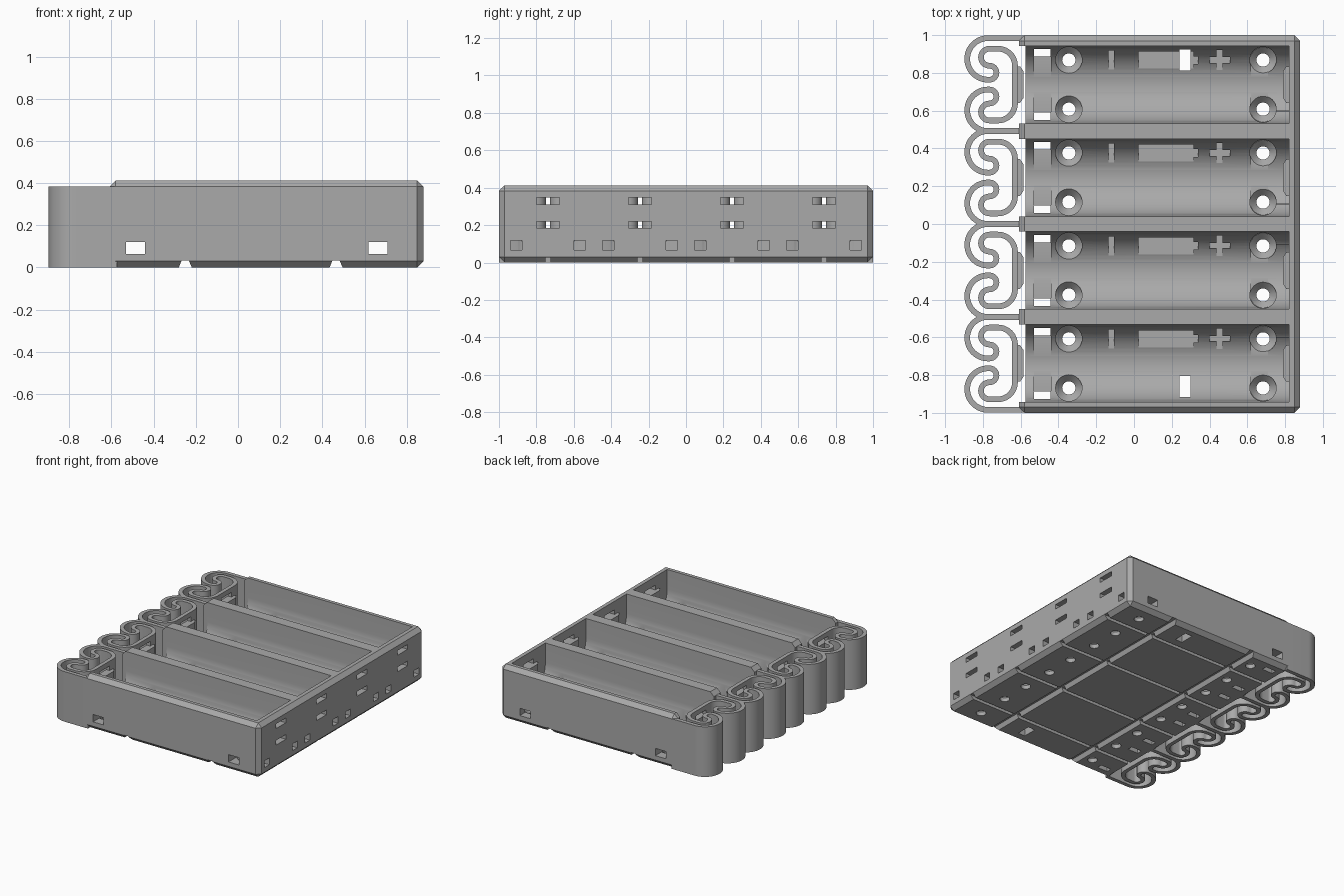
import bpy, bmesh
from math import pi, cos, sin
from mathutils import Vector

old = bpy.data.objects.get("Cube")
if old:
    bpy.data.objects.remove(old, do_unlink=True)

grey = bpy.data.materials.new("mid grey plastic")
grey.use_nodes = True
grey.diffuse_color = (0.4, 0.4, 0.4, 1)
grey.node_tree.nodes["Principled BSDF"].inputs["Base Color"].default_value = (0.4, 0.4, 0.4, 1)

PITCH = 0.492
BAYS = [(i - 1.5) * PITCH for i in range(4)]
HALF = 0.205            # half width of a bay
MID_Z = 0.265           # cell axis height
LEFT, FLOOR_LEFT, RIGHT = -0.61, -0.575, 0.88
INNER_RIGHT = 0.82
TOP, CHAMFER = 0.413, 0.03


def prism(bm, pts, axis, lo, hi):
    """Extrude a 2D outline along an axis."""
    def place(p, h):
        return {"x": (h, p[0], p[1]), "y": (p[0], h, p[1]), "z": (p[0], p[1], h)}[axis]
    a = [bm.verts.new(place(p, lo)) for p in pts]
    b = [bm.verts.new(place(p, hi)) for p in pts]
    faces = [bm.faces.new(a), bm.faces.new(b)]
    for i in range(len(a)):
        j = (i + 1) % len(a)
        faces.append(bm.faces.new((a[i], a[j], b[j], b[i])))
    bmesh.ops.recalc_face_normals(bm, faces=faces)


def box(bm, x, y, z):
    prism(bm, [(x[0], y[0]), (x[1], y[0]), (x[1], y[1]), (x[0], y[1])], "z", *z)


def lathe(bm, cx, cy, rings, n=32):
    """Closed solid of revolution from (z, radius) rings."""
    loops = [[bm.verts.new((cx + r * cos(2 * pi * k / n), cy + r * sin(2 * pi * k / n), z))
              for k in range(n)] for z, r in rings]
    faces = [bm.faces.new(loops[0]), bm.faces.new(loops[-1])]
    for a, b in zip(loops, loops[1:]):
        for k in range(n):
            m = (k + 1) % n
            faces.append(bm.faces.new((a[k], a[m], b[m], b[k])))
    bmesh.ops.recalc_face_normals(bm, faces=faces)


def make(name, bm):
    me = bpy.data.meshes.new(name)
    bm.to_mesh(me)
    bm.free()
    ob = bpy.data.objects.new(name, me)
    bpy.context.scene.collection.objects.link(ob)
    me.materials.append(grey)
    return ob


def cut(ob, build):
    """Subtract the solids added by build(bm) from ob."""
    bm = bmesh.new()
    build(bm)
    tool = make("cutter", bm)
    tool.hide_render = True
    mod = ob.modifiers.new("cut", "BOOLEAN")
    mod.operation, mod.solver, mod.object = "DIFFERENCE", "EXACT", tool
    deps = bpy.context.evaluated_depsgraph_get()
    result = bpy.data.meshes.new_from_object(ob.evaluated_get(deps))
    ob.modifiers.clear()
    ob.data = result
    bpy.data.objects.remove(tool, do_unlink=True)


def smooth(ob):
    bpy.ops.object.select_all(action="DESELECT")
    bpy.context.view_layer.objects.active = ob
    ob.select_set(True)
    bpy.ops.object.shade_smooth_by_angle(angle=pi / 6)


def arc(cx, cy, r, a0, a1, n):
    return [(cx + r * cos(a0 + (a1 - a0) * k / n), cy + r * sin(a0 + (a1 - a0) * k / n))
            for k in range(n + 1)]


# Tray body: a chamfered block
bm = bmesh.new()
box(bm, (LEFT, RIGHT), (-1, 1), (0, TOP))
bmesh.ops.bevel(bm, geom=bm.edges[:], offset=CHAMFER, segments=1, affect="EDGES")
tray = make("tray", bm)


# Round-bottomed cell bays, open on the spring side
def bays(bm):
    for y in BAYS:
        prism(bm, [(y + HALF, 0.6)] + arc(y, MID_Z, HALF, 0, -pi, 32) + [(y - HALF, 0.6)],
              "x", -0.7, INNER_RIGHT)


def floor_openings(bm):
    for y in BAYS:
        box(bm, (-0.8, FLOOR_LEFT), (y - HALF, y + HALF), (-0.1, 0.6))
        for s in (-1, 1):
            c = y + s * 0.168
            box(bm, (-0.529, -0.441), (c - 0.02, c + 0.02), (-0.1, 0.3))
    for c in (BAYS[3] + 0.13, BAYS[0] - 0.122):
        box(bm, (0.24, 0.3), (c - 0.055, c + 0.055), (-0.1, 0.3))


# Countersunk screw holes and engraved polarity marks
def screws_and_marks(bm):
    for y in BAYS:
        for x in (-0.345, 0.683):
            for s in (-1, 1):
                lathe(bm, x, y + s * 0.13, [(-0.1, 0.035), (0.03, 0.035), (0.066, 0.07), (0.3, 0.07)])
        m, z = y + 0.13, (0.074, 0.3)
        box(bm, (-0.135, -0.105), (m - 0.05, m + 0.05), z)
        half = [(0.025, 0.045), (0.315, 0.045), (0.315, 0.02), (0.34, 0.02)]
        prism(bm, [(x, m + v) for x, v in half] + [(x, m - v) for x, v in reversed(half)], "z", *z)
        a, t = 0.054, 0.015
        plus = [(a, -t), (a, t), (t, t), (t, a), (-t, a), (-t, t),
                (-a, t), (-a, -t), (-t, -t), (-t, -a), (t, -a), (t, -t)]
        prism(bm, [(0.453 + u, m + v) for u, v in plus], "z", *z)


# Wire passages across the tray, plus underside grooves
def cross_channels(bm):
    for x in (-0.485, 0.665):
        box(bm, (x - 0.045, x + 0.045), (-1.2, 1.2), (0.064, 0.12))
    for x in (-0.25, 0.465):
        prism(bm, [(x - 0.035, -0.01), (x + 0.035, -0.01), (x + 0.017, 0.033), (x - 0.017, 0.033)],
              "y", -1.2, 1.2)


def slots(bm, x0, x1):
    for y in BAYS:
        for z in (0.2025, 0.329):
            box(bm, (x0, x1), (y - 0.061, y + 0.061), (z - 0.018, z + 0.018))


# Long wire passages, underside grooves and contact slots in the end wall
def long_channels(bm):
    for y in BAYS:
        box(bm, (-0.8, 1.2), (y - 0.014, y + 0.014), (-0.1, 0.028))
        for s in (-1, 1):
            c = y + s * 0.17
            box(bm, (0.66, 1.2), (c - 0.03, c + 0.03), (0.066, 0.117))
    slots(bm, 0.75, 1.2)


for step in (bays, floor_openings, screws_and_marks, cross_channels, long_channels):
    cut(tray, step)
smooth(tray)

# Spring strip path: big loop, tight hook, return curl, then the contact face
upper = [(FLOOR_LEFT, 0.246)]
upper += arc(-0.773, 0.136, 0.11, pi / 2, 3 * pi / 2, 24)
upper += arc(-0.765, 0.063, 0.037, -pi / 2, pi / 2, 12)
upper += arc(-0.765, 0.145, 0.045, -pi / 2, -3 * pi / 2, 14)
upper += arc(-0.72, 0.1, 0.09, pi / 2, 0, 12)
path = [Vector(p) for p in upper + [(x, -v) for x, v in reversed(upper)]]


def ribbon(bm, y, width, height):
    rows = []
    for i, p in enumerate(path):
        t = (path[min(i + 1, len(path) - 1)] - path[max(i - 1, 0)]).normalized()
        n = Vector((-t.y, t.x)) * width / 2
        rows.append([bm.verts.new((q.x, q.y + y, z)) for q, z in
                     ((p + n, 0), (p - n, 0), (p - n, height), (p + n, height))])
    for a, b in zip(rows, rows[1:]):
        for k in range(4):
            m = (k + 1) % 4
            bm.faces.new((a[k], a[m], b[m], b[k]))
    bm.faces.new(rows[0])
    bm.faces.new(rows[-1])
    bmesh.ops.recalc_face_normals(bm, faces=bm.faces[:])


def contact_bar(name, y, base, tip):
    """Raised bar with sloped ends that carries the contact strip."""
    bm = bmesh.new()
    w = 0.097
    d = tip - base
    outline = [(base, y - w), (base + d * 0.6, y - w), (tip, y - w + 0.025),
               (tip, y + w - 0.025), (base + d * 0.6, y + w), (base, y + w)]
    prism(bm, outline, "z", 0.2205, 0.311)
    return make(name, bm)


for i, y in enumerate(BAYS, 1):
    bm = bmesh.new()
    ribbon(bm, y, 0.03, 0.384)
    spring = make(f"spring_{i}", bm)
    cut(spring, lambda b: slots(b, -0.66, -0.59))
    smooth(spring)
    contact_bar(f"spring_contact_bar_{i}", y, -0.63, -0.586)
    contact_bar(f"end_contact_bar_{i}", y, INNER_RIGHT + 0.01, 0.79)
